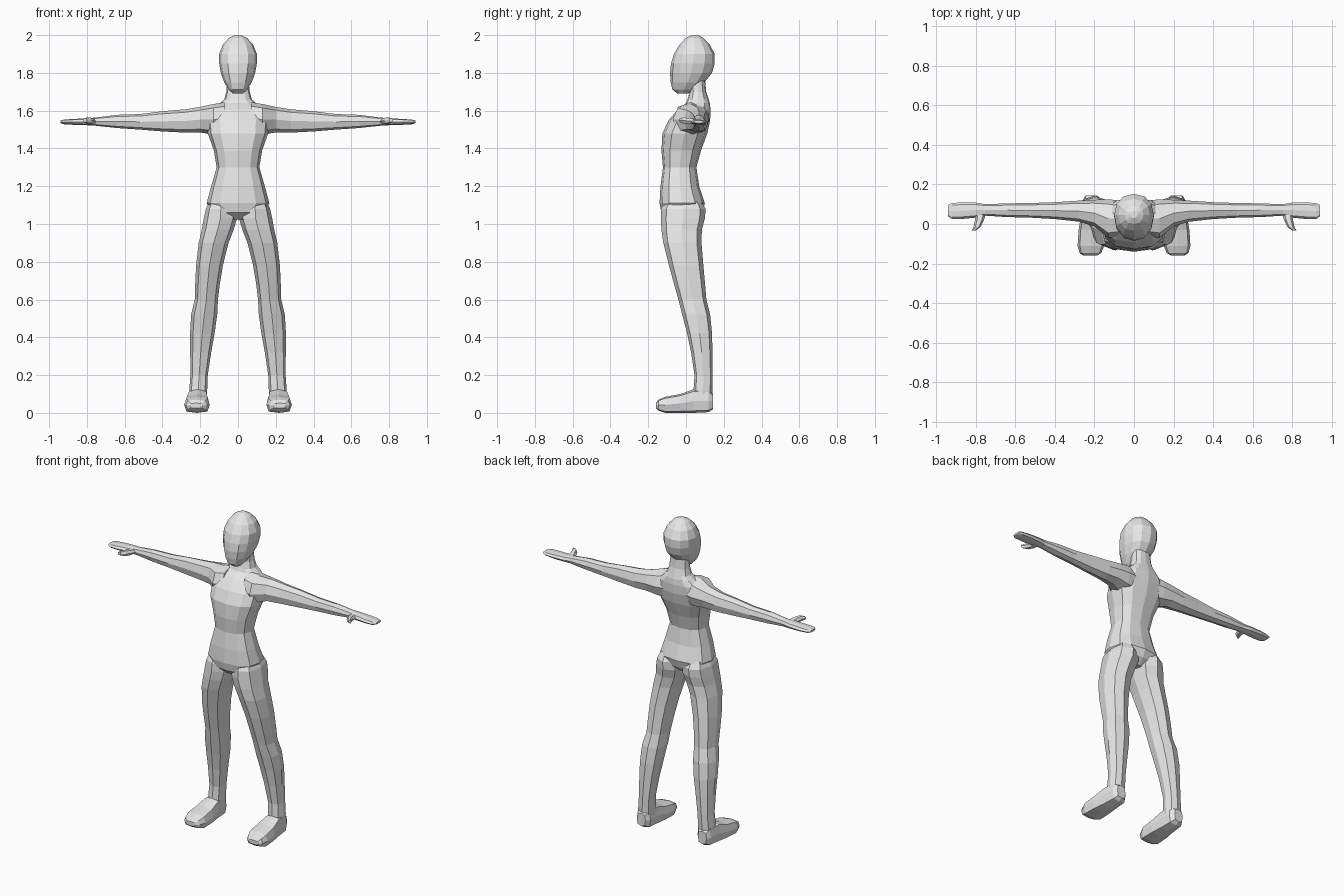
import bpy, bmesh
from math import sin, cos, tau

grey = bpy.data.materials.new("plain grey")
grey.diffuse_color = (0.8, 0.8, 0.8, 1)


def bend(v, power):
    return (1 if v >= 0 else -1) * abs(v) ** power


def loft(name, axis, rings, sides=8, power=0.85, side=1):
    """Closed tube through rings of (position, a0, a1, b0, b1) along an axis."""
    bm = bmesh.new()
    loops = []
    for pos, a0, a1, b0, b1 in rings:
        loop = []
        for i in range(sides):
            t = tau * i / sides
            a = (a0 + a1) / 2 + (a1 - a0) / 2 * bend(round(cos(t), 6), power)
            b = (b0 + b1) / 2 + (b1 - b0) / 2 * bend(round(sin(t), 6), power)
            x, y, z = {"x": (pos, a, b), "y": (a, pos, b), "z": (a, b, pos)}[axis]
            loop.append(bm.verts.new((x * side, y, z)))
        loops.append(loop)
    for lo, hi in zip(loops, loops[1:]):
        for i in range(sides):
            j = (i + 1) % sides
            bm.faces.new((lo[i], lo[j], hi[j], hi[i]))
    bm.faces.new(loops[0])
    bm.faces.new(loops[-1])
    bmesh.ops.recalc_face_normals(bm, faces=bm.faces)
    mesh = bpy.data.meshes.new(name)
    bm.to_mesh(mesh)
    bm.free()
    mesh.materials.append(grey)
    ob = bpy.data.objects.new(name, mesh)
    bpy.context.collection.objects.link(ob)
    return ob


# Torso and neck, from hips upward
body = loft("body", "z", [
    (1.025, -.07, .07, -.09, .045), (1.06, -.13, .13, -.13, .085),
    (1.11, -.166, .166, -.14, .1), (1.2, -.142, .142, -.135, .07),
    (1.3, -.113, .113, -.122, .055), (1.39, -.128, .128, -.13, .08),
    (1.48, -.16, .16, -.125, .113), (1.55, -.165, .165, -.092, .128),
    (1.605, -.14, .14, -.045, .13), (1.64, -.095, .095, 0, .126),
    (1.66, -.073, .073, .008, .12), (1.7, -.062, .062, .02, .107),
    (1.77, -.055, .055, .02, .1)], 12, 0.8)

# Head, from chin to crown
parts = [loft("head", "z", [
    (1.69, -.028, .028, -.045, .012), (1.712, -.05, .05, -.072, .055),
    (1.75, -.073, .073, -.081, .098), (1.8, -.091, .091, -.085, .138),
    (1.85, -.1, .1, -.079, .152), (1.9, -.1, .1, -.064, .152),
    (1.95, -.08, .08, -.034, .126), (1.985, -.048, .048, 0, .092),
    (2.0, -.018, .018, .03, .065)], 12, 0.9)]

for side, label in ((1, "left"), (-1, "right")):
    # Arm and flat hand, from shoulder outward
    parts.append(loft(label + "_arm", "x", [
        (.07, -.06, .118, 1.47, 1.645), (.13, -.07, .125, 1.472, 1.635),
        (.2, -.012, .122, 1.485, 1.62), (.28, .012, .118, 1.484, 1.607),
        (.4, .025, .11, 1.49, 1.597), (.52, .032, .106, 1.5, 1.582),
        (.64, .035, .104, 1.508, 1.578), (.75, .042, .1, 1.52, 1.564),
        (.8, .032, .108, 1.523, 1.56), (.87, .025, .11, 1.525, 1.556),
        (.92, .025, .105, 1.528, 1.553), (.94, .04, .095, 1.534, 1.548)],
        8, 0.85, side))
    # Thumb
    parts.append(loft(label + "_thumb", "y", [
        (.06, .745, .8, 1.53, 1.556), (.02, .758, .803, 1.528, 1.562),
        (-.015, .775, .81, 1.53, 1.566), (-.034, .8, .822, 1.538, 1.56)],
        6, 0.9, side))
    # Leg, from ankle upward
    parts.append(loft(label + "_leg", "z", [
        (.05, .165, .255, .045, .138), (.12, .163, .258, .04, .14),
        (.2, .16, .252, .045, .141), (.32, .142, .253, .027, .14),
        (.42, .124, .254, .006, .138), (.52, .11, .248, -.02, .128),
        (.6, .106, .229, -.04, .108), (.67, .098, .227, -.06, .102),
        (.78, .08, .222, -.09, .092), (.9, .05, .208, -.12, .082),
        (.97, .023, .192, -.13, .084), (1.03, .005, .181, -.133, .1),
        (1.08, .012, .17, -.132, .104), (1.12, .035, .15, -.11, .08)],
        8, 0.8, side))
    # Foot, from heel to toe
    parts.append(loft(label + "_foot", "y", [
        (.144, .185, .245, .02, .1), (.12, .165, .26, .004, .12),
        (.04, .16, .268, 0, .125), (-.03, .152, .28, 0, .1),
        (-.11, .15, .285, 0, .085), (-.146, .165, .275, .012, .07),
        (-.16, .187, .255, .025, .052)], 8, 0.55, side))

# Fuse all parts into one skin
bpy.context.view_layer.objects.active = body
for part in parts:
    mod = body.modifiers.new("join", "BOOLEAN")
    mod.operation = "UNION"
    mod.solver = "EXACT"
    mod.object = part
    bpy.ops.object.modifier_apply(modifier=mod.name)
    bpy.data.objects.remove(part)
body.data.materials.clear()
body.data.materials.append(grey)
for face in body.data.polygons:
    face.material_index = 0
